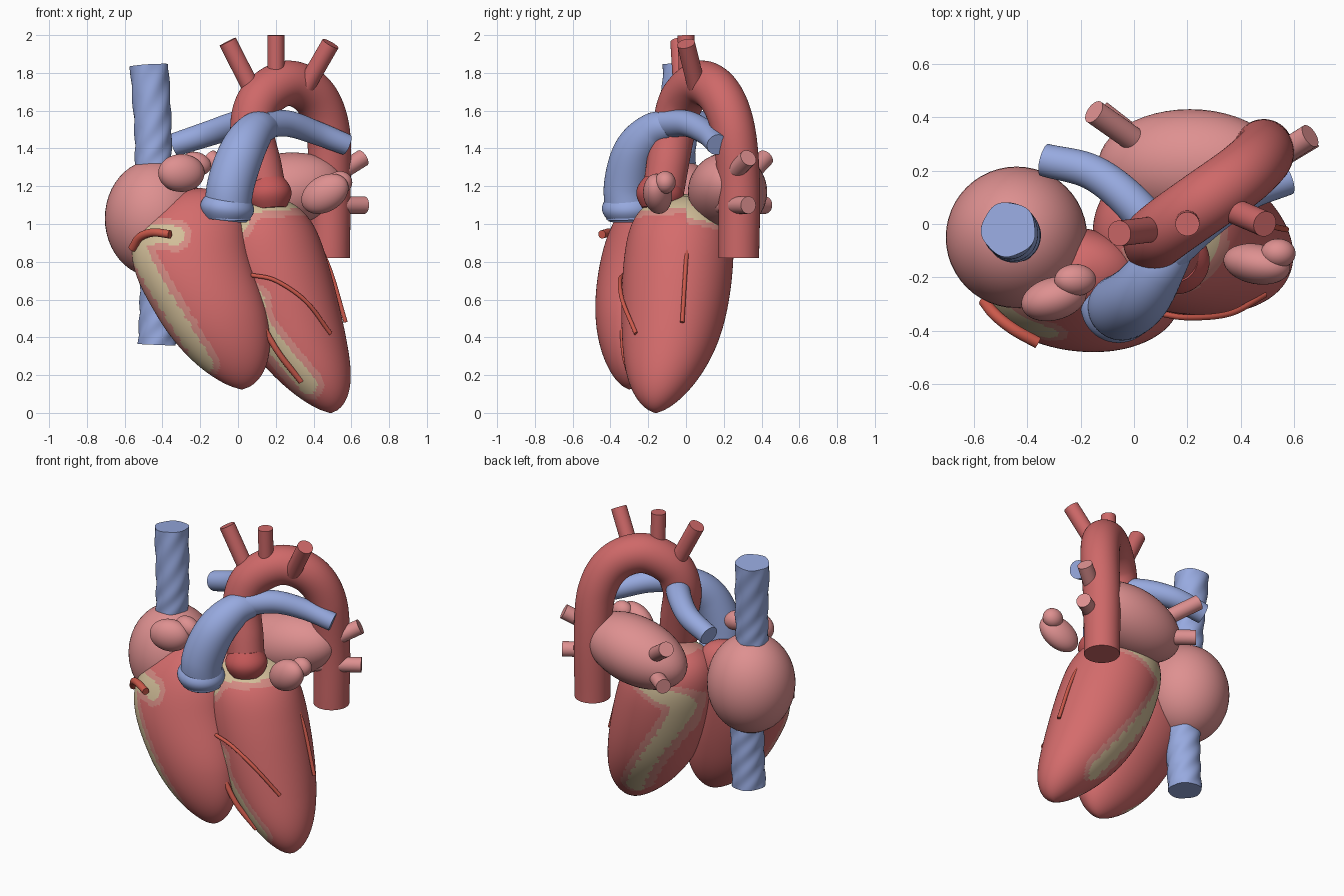
import bpy, bmesh, math
from mathutils import Vector, Matrix, Euler

cube = bpy.data.objects.get("Cube")
if cube:
    bpy.data.objects.remove(cube)


def material(name, *rgb):
    m = bpy.data.materials.new(name)
    m.use_nodes = True
    m.diffuse_color = (*rgb, 1)
    m.node_tree.nodes["Principled BSDF"].inputs["Base Color"].default_value = (*rgb, 1)
    return m


MUSCLE = material("muscle red", .66, .15, .15)
MARGIN = material("fat margin pink", .67, .26, .23)
FAT = material("fat tan", .65, .52, .32)
ARTERY = material("artery red", .62, .14, .14)
ROOT = material("root red", .57, .1, .1)
CORONARY = material("coronary red", .6, .1, .07)
ATRIUM = material("atrium pink", .73, .28, .28)
VEIN = material("vein blue", .31, .4, .74)


def finish(name, bm, mats):
    bmesh.ops.recalc_face_normals(bm, faces=bm.faces)
    mesh = bpy.data.meshes.new(name)
    bm.to_mesh(mesh)
    bm.free()
    for m in mats:
        mesh.materials.append(m)
    for p in mesh.polygons:
        p.use_smooth = True
    mesh.set_sharp_from_angle(angle=math.radians(50))
    obj = bpy.data.objects.new(name, mesh)
    bpy.context.collection.objects.link(obj)
    return obj


def spline(points, steps):
    """Smooth curve through the given points."""
    pts = [Vector(p) for p in points]
    pts = [2 * pts[0] - pts[1]] + pts + [2 * pts[-1] - pts[-2]]
    curve = []
    for before, start, end, after in zip(pts, pts[1:], pts[2:], pts[3:]):
        leave, arrive = (end - before) / 2, (after - start) / 2
        for i in range(steps):
            t = i / steps
            ease = t * t * (3 - 2 * t)
            curve.append(start.lerp(end, ease) + leave * t * (1 - t) ** 2 - arrive * t * t * (1 - t))
    return curve + [pts[-2]]


def skin(name, rings, mats):
    bm = bmesh.new()
    loops = [[bm.verts.new(p) for p in ring] for ring in rings]
    count = len(loops[0])
    for low, high in zip(loops, loops[1:]):
        for i in range(count):
            j = (i + 1) % count
            bm.faces.new((low[i], low[j], high[j], high[i]))
    bm.faces.new(loops[0])
    bm.faces.new(loops[-1])
    return finish(name, bm, mats)


def tube(name, mat, radius, *points, taper=1, bulge=0, flute=0, twist=0):
    """Round vessel along a path; it may taper, swell midway or carry spiral ridges."""
    centres = spline(points, 16)
    last = len(centres) - 1
    sides = [math.tau * i / 48 for i in range(48)]
    side, rings = None, []
    for k, centre in enumerate(centres):
        t = k / last
        along = (centres[min(k + 1, last)] - centres[max(k - 1, 0)]).normalized()
        side = side or along.orthogonal()
        side = (side - along * side.dot(along)).normalized()
        other = along.cross(side)
        size = radius * (1 + (taper - 1) * t + bulge * math.sin(math.pi * t))
        rings.append([centre + (side * math.cos(a) + other * math.sin(a))
                      * size * (1 + flute * math.cos(5 * (a - twist * t))) for a in sides])
    return skin(name, rings, [mat])


def blob(name, centre, radii, turn=(0, 0, 0)):
    bm = bmesh.new()
    place = (Matrix.Translation(centre) @ Euler([math.radians(a) for a in turn]).to_matrix().to_4x4()
             @ Matrix.Diagonal((*radii, 1)))
    bmesh.ops.create_uvsphere(bm, u_segments=48, v_segments=24, radius=1, matrix=place)
    return finish(name, bm, [ATRIUM])


def ventricle(name, spine, width, depth, crown, grooves):
    """Pointed egg along a spine from apex to base, with fat painted along grooves."""
    centres = spline(spine, 28)
    apex, base = centres[0].z, centres[-1].z
    turns = [math.tau * i / 160 for i in range(160)]
    rings = []
    for c in centres:
        t = (c.z - apex) / (base - apex)
        size = max((1 - (1 - t) ** 4) ** .65 * (1 - min(t, 1) ** crown) ** .5, .02)
        rings.append([c + Vector((width * math.cos(a), depth * math.sin(a), 0)) * size for a in turns])
    obj = skin(name, rings, [MUSCLE, MARGIN, FAT])
    for facing, limit, path in grooves:
        line = spline(path, 10)
        for p in obj.data.polygons:
            if (p.center.y - limit) * facing > 0:
                away = min((p.center.xz - q).length for q in line)
                shade = 2 if away < .05 else 1 if away < .085 else 0
                p.material_index = max(p.material_index, shade)


FRONT, BACK = -1, 1

# Ventricles
ventricle("left_ventricle",
          [(.49, -.16, 0), (.3, -.08, .4), (.17, -.04, .8), (.09, -.02, 1.16)], .31, .295, 10,
          [(FRONT, -.1, [(.09, .6), (.13, .45), (.37, .15)]),
           (FRONT, .03, [(0, 1), (.06, 1.1), (.32, 1.13)]),
           (BACK, 0, [(.33, 1.06), (.04, .93), (-.06, .8), (.34, .18)])])
ventricle("right_ventricle",
          [(.02, -.3, .125), (-.13, -.28, .5), (-.25, -.23, .85), (-.2, -.16, 1.19)], .33, .225, 6,
          [(FRONT, -.25, [(-.33, .94), (-.46, .94), (-.52, .84), (-.18, .26)])])

# Atria with their ear-shaped lobes
blob("right_atrium", (-.44, -.05, 1.03), (.265, .265, .31))
blob("left_atrium", (.21, .22, 1.17), (.35, .21, .2), (0, -12, 0))
blob("right_auricle", (-.3, -.28, 1.27), (.125, .08, .1), (0, 0, 15))
blob("right_auricle_tip", (-.22, -.21, 1.32), (.08, .06, .06), (0, 20, 0))
blob("left_auricle", (.46, -.15, 1.16), (.135, .075, .095), (0, -30, -10))
blob("left_auricle_tip", (.54, -.11, 1.22), (.065, .055, .06))

# Pulmonary veins
tube("right_upper_vein", ATRIUM, .046, (.05, .28, 1.2), (-.15, .42, 1.35))
tube("right_lower_vein", ATRIUM, .046, (.05, .28, 1.1), (-.13, .42, 1.1))
tube("left_upper_vein", ATRIUM, .046, (.42, .18, 1.2), (.66, .33, 1.35))
tube("left_lower_vein", ATRIUM, .046, (.42, .18, 1.1), (.67, .33, 1.1))

# Great veins with a spiral relief
tube("upper_great_vein", VEIN, .095, (-.45, -.05, 1.25), (-.45, -.04, 1.5), (-.47, -.02, 1.84),
     taper=1.07, flute=.03, twist=5)
tube("lower_great_vein", VEIN, .1, (-.43, -.04, .36), (-.42, -.04, .6), (-.42, -.04, .85),
     flute=.03, twist=5)

# Aorta, its root and the arch branches
tube("aorta", ARTERY, .107,
     (.16, -.13, 1.1), (.12, -.1, 1.3), (.075, -.065, 1.5), (.12, -.02, 1.66), (.26, .08, 1.745),
     (.4, .18, 1.68), (.475, .25, 1.5), (.485, .28, 1.2), (.485, .28, .82), bulge=.12)
tube("aortic_root", ROOT, .09, (.165, -.145, 1.08), (.15, -.13, 1.24), bulge=.4)
tube("arch_branch_right", ARTERY, .048, (.07, -.02, 1.72), (-.055, -.035, 1.965))
tube("arch_branch_middle", ARTERY, .045, (.2, .01, 1.72), (.2, 0, 2))
tube("arch_branch_left", ARTERY, .048, (.36, .055, 1.73), (.49, 0, 1.955))

# Pulmonary trunk, its collar and two branches
tube("pulmonary_trunk", VEIN, .12, (-.055, -.3, 1.03), (-.04, -.31, 1.2), (.02, -.265, 1.38),
     (.09, -.17, 1.49), (.16, -.08, 1.52), taper=.6, bulge=.2)
tube("pulmonary_collar", VEIN, .11, (-.065, -.3, 1.02), (-.05, -.305, 1.15), bulge=.3)
tube("right_pulmonary_artery", VEIN, .077, (.13, -.11, 1.53), (.01, .06, 1.53), (-.15, .19, 1.48),
     (-.335, .24, 1.42), taper=.8)
tube("left_pulmonary_artery", VEIN, .075, (.13, -.11, 1.53), (.27, .01, 1.53), (.42, .11, 1.48),
     (.575, .165, 1.42), taper=.75)

# Coronary arteries lying on the muscle
tube("diagonal_coronary", CORONARY, .011, (.07, -.33, .73), (.2, -.35, .7), (.36, -.335, .59),
     (.49, -.265, .42))
tube("front_coronary", CORONARY, .016, (.13, -.335, .46), (.22, -.325, .31), (.335, -.285, .165))
tube("side_coronary", CORONARY, .011, (.32, .02, 1.06), (.47, 0, .8), (.57, -.02, .48))
tube("right_coronary", CORONARY, .022, (-.56, -.29, .87), (-.52, -.34, .93), (-.45, -.395, .955),
     (-.36, -.445, .945))
